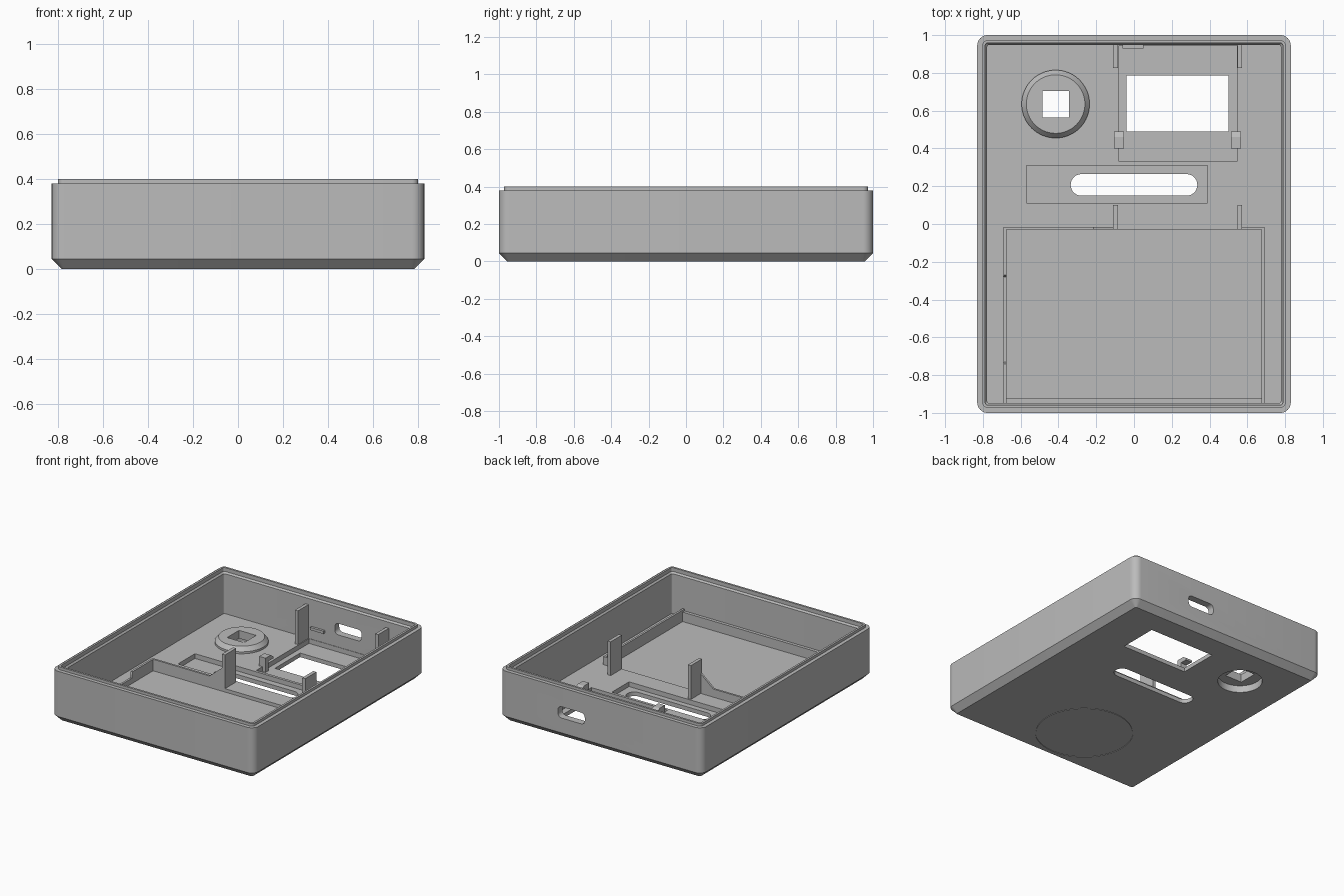
import bpy, bmesh, math
from mathutils import Matrix

if "Cube" in bpy.data.objects:
    bpy.data.objects.remove(bpy.data.objects["Cube"])

grey = bpy.data.materials.new("plain grey")
grey.use_nodes = True
COLOUR = (0.5, 0.5, 0.5, 1)
grey.diffuse_color = COLOUR
grey.node_tree.nodes["Principled BSDF"].inputs["Base Color"].default_value = COLOUR


def finish(name, bm):
    bmesh.ops.recalc_face_normals(bm, faces=bm.faces)
    mesh = bpy.data.meshes.new(name)
    bm.to_mesh(mesh)
    bm.free()
    mesh.materials.append(grey)
    ob = bpy.data.objects.new(name, mesh)
    bpy.context.collection.objects.link(ob)
    return ob


def rounded_loop(hx, hy, r, seg=8):
    """Outline of a rounded rectangle, counter-clockwise."""
    pts = []
    for k, (sx, sy) in enumerate([(1, 1), (-1, 1), (-1, -1), (1, -1)]):
        for i in range(seg + 1):
            a = math.pi / 2 * (k + i / seg)
            pts.append((sx * (hx - r) + r * math.cos(a), sy * (hy - r) + r * math.sin(a)))
    return pts


def stack(name, loops, centre=(0, 0, 0), turn=None):
    """Skin a list of (outline, z) rings and cap both ends."""
    bm = bmesh.new()
    rings = [[bm.verts.new((x, y, z)) for x, y in pts] for pts, z in loops]
    for a, b in zip(rings, rings[1:]):
        for i in range(len(a)):
            j = (i + 1) % len(a)
            bm.faces.new((a[i], a[j], b[j], b[i]))
    bm.faces.new(rings[0])
    bm.faces.new(rings[-1])
    if turn:
        bm.transform(turn)
    bm.transform(Matrix.Translation(centre))
    return finish(name, bm)


def circle(r, n=64):
    return [(r * math.cos(2 * math.pi * i / n), r * math.sin(2 * math.pi * i / n)) for i in range(n)]


def box(name, x, y, z):
    outline = [(x[0], y[0]), (x[1], y[0]), (x[1], y[1]), (x[0], y[1])]
    return stack(name, [(outline, z[0]), (outline, z[1])])


def side_profile(name, pts, x):
    """Extrude a (y, z) profile along x."""
    bm = bmesh.new()
    face = bm.faces.new([bm.verts.new((x[0], y, z)) for y, z in pts])
    out = bmesh.ops.extrude_face_region(bm, geom=[face])["geom"]
    bmesh.ops.translate(bm, vec=(x[1] - x[0], 0, 0),
                        verts=[v for v in out if isinstance(v, bmesh.types.BMVert)])
    return finish(name, bm)


def combine(target, tool, operation="DIFFERENCE"):
    mod = target.modifiers.new("bool", "BOOLEAN")
    mod.operation, mod.object, mod.solver = operation, tool, "EXACT"
    bpy.context.view_layer.objects.active = target
    bpy.ops.object.modifier_apply(modifier=mod.name)
    bpy.data.objects.remove(tool)


# Tray shell: chamfered base, straight wall, stepped lip, hollow inside
FLOOR = 0.065
sections = [(0.045, 0), (0, 0.045), (0, 0.38), (0.027, 0.38), (0.027, 0.4),
            (0.042, 0.4), (0.042, 0.372), (0.052, 0.36), (0.052, FLOOR)]
shell = stack("case_shell", [(rounded_loop(0.83 - d, 1 - d, max(0.055 - d, 0.012)), z)
                             for d, z in sections])

# Raised button boss with a recess below and a square hole
BX, BY = -0.415, 0.635
combine(shell, stack("boss", [(circle(0.18), 0.055), (circle(0.18), 0.08), (circle(0.155), 0.11)],
                     (BX, BY, 0)), "UNION")
combine(shell, stack("boss_recess", [(circle(0.155), -0.05), (circle(0.15), 0.05)], (BX, BY, 0)))
combine(shell, box("square_hole", (BX - 0.07, BX + 0.07), (BY - 0.07, BY + 0.07), (-0.1, 0.3)))

# Shallow pockets in the floor
combine(shell, box("screen_pocket", (-0.08, 0.545), (0.33, 0.945), (0.03, 0.2)))
combine(shell, box("slot_pocket", (-0.57, 0.39), (0.11, 0.31), (0.03, 0.2)))
combine(shell, box("battery_pocket", (-0.675, 0.675), (-0.945, -0.03), (0.04, 0.2)))

# Through openings: screen window, long slot, rear port
combine(shell, box("screen_window", (-0.04, 0.5), (0.49, 0.785), (-0.1, 0.2)))
slot = rounded_loop(0.335, 0.057, 0.056)
combine(shell, stack("slot", [(slot, -0.1), (slot, 0.2)], (0, 0.207, 0)))
port = rounded_loop(0.11, 0.042, 0.03)
combine(shell, stack("port", [(port, -0.12), (port, 0.12)], (0.24, 1, 0.197),
                     Matrix.Rotation(math.pi / 2, 4, "X")))

# Fine engraved circle underneath
combine(shell, stack("disc_cut", [(circle(0.335), -0.02), (circle(0.335), 0.004)], (-0.05, -0.59, 0)))
combine(shell, stack("disc", [(circle(0.33), 0), (circle(0.33), 0.01)], (-0.05, -0.59, 0)), "UNION")

# Battery fence: left wall, notched right wall, rear pieces and front rib
LOW, TOP = 0.038, 0.125
side_profile("battery_wall_left", [(-0.95, LOW), (-0.015, LOW), (-0.015, TOP), (-0.95, TOP)],
             (0.675, 0.69))
side_profile("battery_wall_right",
             [(-0.95, LOW), (-0.015, LOW), (-0.015, TOP), (-0.27, TOP), (-0.28, 0.08),
              (-0.73, 0.08), (-0.74, TOP), (-0.95, TOP)], (-0.69, -0.675))
box("battery_wall_rear_right", (-0.69, -0.09), (-0.03, -0.015), (LOW, TOP))
box("battery_wall_rear_left", (0.55, 0.69), (-0.03, -0.015), (LOW, TOP))
box("battery_rib_front", (-0.69, 0.69), (-0.95, -0.925), (LOW, 0.11))

# Gusset joining the rear fence to its post
bm = bmesh.new()
gusset = bm.faces.new([bm.verts.new((x, -0.03, z)) for x, z in
                       ((-0.22, 0.12), (-0.1, 0.12), (-0.1, 0.22))])
new = bmesh.ops.extrude_face_region(bm, geom=[gusset])["geom"]
bmesh.ops.translate(bm, vec=(0, 0.015, 0), verts=[v for v in new if isinstance(v, bmesh.types.BMVert)])
finish("post_gusset", bm)

# Upright posts and screen clips, one of each per side
for side, x, clip_x in (("right", -0.098, -0.08), ("left", 0.56, 0.54)):
    span = (x - 0.0125, x + 0.0125)
    box("middle_post_" + side, span, (-0.03, 0.1), (LOW, 0.315))
    box("rear_post_" + side, span, (0.825, 0.955), (0.028, 0.315))
    side_profile("screen_clip_" + side,
                 [(0.4, 0.028), (0.435, 0.028), (0.435, 0.1), (0.49, 0.1),
                  (0.49, 0.115), (0.46, 0.135), (0.4, 0.135)], (clip_x - 0.026, clip_x + 0.026))

# Small ledge on the rear wall
box("rear_ledge", (-0.06, 0.05), (0.93, 0.955), (0.14, 0.16))

# Smooth rounded parts while keeping edges crisp
bpy.ops.object.select_all(action="DESELECT")
shell.select_set(True)
bpy.context.view_layer.objects.active = shell
bpy.ops.object.shade_smooth_by_angle(angle=math.radians(30))
